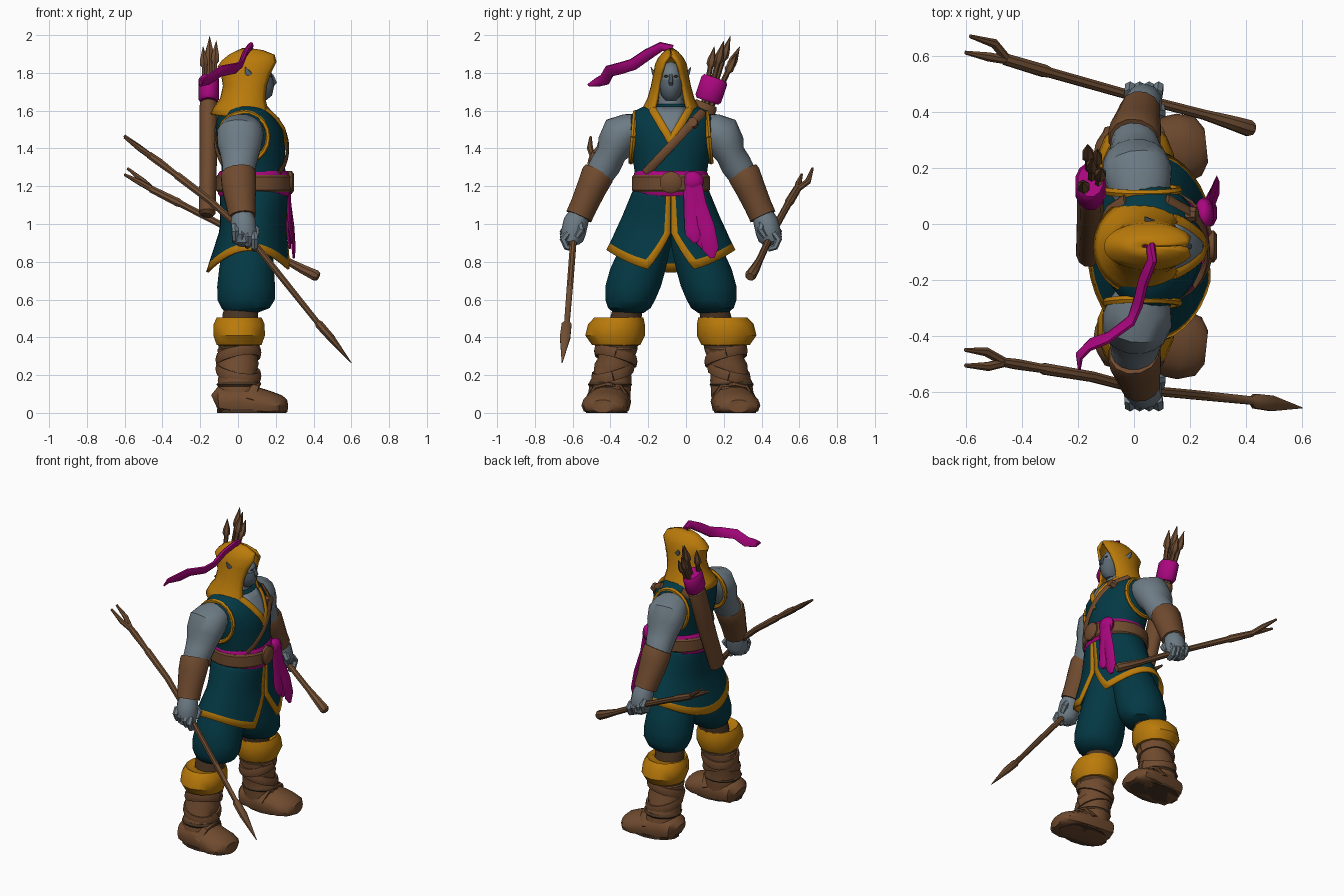
import bpy, bmesh, math
from mathutils import Vector

C = -0.08  # y of the body's mirror plane


def mat(name, r, g, b):
    m = bpy.data.materials.new(name)
    m.diffuse_color = (r, g, b, 1)
    return m


TEAL = mat("teal cloth", 0.001, 0.04, 0.058)
OCHRE = mat("ochre cloth", 0.49, 0.195, 0.003)
SKIN = mat("grey skin", 0.155, 0.2, 0.235)
MASK = mat("slate mask", 0.1, 0.135, 0.165)
LEATHER = mat("brown leather", 0.16, 0.069, 0.028)
DARK = mat("dark leather", 0.065, 0.034, 0.016)
WOOD = mat("brown wood", 0.16, 0.075, 0.033)
PINK = mat("magenta cloth", 0.4, 0.002, 0.21)


def finish(name, bm, mats, thick=0, angle=38):
    bmesh.ops.remove_doubles(bm, verts=bm.verts, dist=1e-5)
    bmesh.ops.recalc_face_normals(bm, faces=bm.faces)
    me = bpy.data.meshes.new(name)
    bm.to_mesh(me)
    bm.free()
    for m in mats:
        me.materials.append(m)
    for p in me.polygons:
        p.use_smooth = True
    me.set_sharp_from_angle(angle=math.radians(angle))
    ob = bpy.data.objects.new(name, me)
    bpy.context.collection.objects.link(ob)
    if thick:
        mod = ob.modifiers.new("thickness", 'SOLIDIFY')
        mod.thickness, mod.offset = thick, 0
    return ob


def tube(name, pts, m, seg=12, ref=(1, 0, 0), level=False, floor=False):
    """Skin elliptical rings (x, y, z, ra, rb) along a path; level keeps rings horizontal."""
    bm, rings = bmesh.new(), []
    P = [Vector(p[:3]) for p in pts]
    for i, p in enumerate(pts):
        t = (P[min(i + 1, len(P) - 1)] - P[max(i - 1, 0)]).normalized()
        if level:
            t = Vector((0, 0, 1))
        u = Vector(ref)
        u = (u - t * u.dot(t)).normalized()
        v = t.cross(u)
        ring = []
        for k in range(seg):
            a = math.tau * (k + 0.5) / seg
            q = P[i] + u * p[3] * math.cos(a) + v * p[4] * math.sin(a)
            if floor:
                q.z = max(q.z, 0)
            ring.append(bm.verts.new(q))
        rings.append(ring)
    for a, b in zip(rings, rings[1:]):
        for k in range(seg):
            bm.faces.new((a[k], a[(k + 1) % seg], b[(k + 1) % seg], b[k]))
    bm.faces.new(rings[0])
    bm.faces.new(rings[-1])
    return finish(name, bm, [m])


def sheet(name, rows, cols, fn, mats, rule=lambda i, j: 0, thick=0.0):
    """Grid of quads from fn(row, column)."""
    bm = bmesh.new()
    g = [[bm.verts.new(fn(i, j)) for j in range(cols)] for i in range(rows)]
    for i in range(rows - 1):
        for j in range(cols - 1):
            f = bm.faces.new((g[i][j], g[i][j + 1], g[i + 1][j + 1], g[i + 1][j]))
            f.material_index = rule(i, j)
    return finish(name, bm, mats, thick)


def ball(name, loc, r, m, seg=12):
    bm = bmesh.new()
    bmesh.ops.create_uvsphere(bm, u_segments=seg, v_segments=8, radius=1)
    for v in bm.verts:
        v.co = Vector((v.co.x * r[0], v.co.y * r[1], v.co.z * r[2])) + Vector(loc)
    return finish(name, bm, [m])


def interp(tab, k):
    for a, b in zip(tab, tab[1:]):
        if k <= b[0]:
            f = max(0, (k - a[0]) / (b[0] - a[0]))
            return [p + (q - p) * f for p, q in zip(a, b)][1:]
    return list(tab[-1][1:])


# torso: z, centre x, half depth, half width
TORSO = [(1.1, .085, .165, .19), (1.22, .085, .17, .185), (1.32, .08, .17, .2), (1.41, .07, .18, .22),
         (1.5, .06, .178, .23), (1.56, .045, .158, .225), (1.6, .04, .13, .19), (1.635, .035, .1, .12)]
tube("tunic_body", [(c, C, z, rx, ry) for z, c, rx, ry in TORSO], TEAL, 24, level=True)


def on_body(y, z, side=1, lift=0.006):
    c, rx, ry = interp(TORSO, z)
    return c + side * (rx * math.sqrt(max(0, 1 - (y / ry) ** 2)) + lift)


def band(name, a, b, w, m, side=1, lift=0.004, n=8):
    """Flat strip laid on the torso between two (y, z) points."""
    pts = []
    for i in range(n + 1):
        y, z = (a[k] + (b[k] - a[k]) * i / n for k in (0, 1))
        pts.append((on_body(y, z, side, lift), y + C, z, .009, w))
    tube(name, pts, m, 6)


# neckline, placket and straps
sheet("bare_chest", 6, 5, lambda i, j: Vector((on_body((j - 2) * .009 * i, 1.47 + .03 * i),
      C + (j - 2) * .009 * i, 1.47 + .03 * i)), [SKIN], thick=.004)
for s in (-1, 1):
    band("neck_trim", (s * .1, 1.61), (0, 1.44), .02, OCHRE, lift=.008)
band("placket_trim", (0, 1.46), (0, 1.39), .014, OCHRE)
band("chest_strap", (.17, 1.595), (-.135, 1.27), .023, LEATHER, lift=.014)
band("back_strap", (.17, 1.595), (-.135, 1.27), .023, LEATHER, side=-1, lift=.008)
bx = on_body(.115, 1.535)
tube("strap_buckle", [(bx - .01, C + .115, 1.53, .032, .032), (bx + .024, C + .115, 1.54, .026, .026)],
     LEATHER, 8, (0, 1, 0))

# skirt with raised sides, front split and ochre edges
SKIRT = [(0, .085, .175, .185), (.5, .08, .168, .255), (1, .06, .222, .335)]
ROWS = [0, .15, .3, .45, .55, .65, .75, .83, .895, 1]
NC = 33


def skirt(i, j):
    t = ROWS[i]
    c, rx, ry = interp(SKIRT, t)
    a0 = .005 + .37 * max(0, (t - .55) / .45)
    d = (.02 + .025 * t) / ry
    a = (a0, a0 + d)[j] if j < 2 else math.tau - (a0, a0 + d)[NC - 1 - j] if j > NC - 3 else \
        a0 + d + (math.tau - 2 * a0 - 2 * d) * (j - 1) / (NC - 3)
    hem = .86 - .115 * math.cos(a) ** 2
    return Vector((c + rx * math.cos(a), C + ry * math.sin(a), 1.2 + (hem - 1.2) * t))


sheet("tunic_skirt", len(ROWS), NC, skirt, [TEAL, OCHRE],
      lambda i, j: int(i == len(ROWS) - 2 or j in (0, NC - 2)), .014)

# belt, buckle, sash
tube("sash_wrap", [(.083, C, 1.145, .18, .19), (.083, C, 1.16, .19, .198), (.083, C, 1.265, .19, .198),
     (.083, C, 1.28, .18, .19)], PINK, 24, level=True)
tube("belt", [(.083, C, 1.17, .193, .2), (.083, C, 1.18, .202, .208), (.083, C, 1.25, .202, .208),
     (.083, C, 1.26, .193, .2)], LEATHER, 24, level=True)
tube("belt_buckle", [(.25, C, 1.22, .06, .06), (.285, C, 1.22, .06, .06), (.296, C, 1.22, .045, .045)],
     LEATHER, 10, (0, 1, 0))
ball("sash_knot", (.25, .035, 1.225), (.036, .06, .055), PINK)
for y, z, x in ((.04, .92, .285), (.085, .89, .274), (.13, .84, .295)):
    tube("sash_tail", [(.265, .03, 1.25, .012, .045), (.27, .015 + y * .4, 1.1, .014, .042),
         (x - .008, y * .85, .98, .013, .042), (x, y, z + .03, .012, .044), (x, y + .01, z - .02, .006, .012)], PINK, 6)

# hood: z, centre x, half depth, half width, opening half-angle, forward tilt
HOOD = [(1.56, .03, .17, .172, 36, -.02), (1.6, .033, .155, .148, 37, -.015), (1.66, .04, .128, .118, 38, 0),
        (1.73, .05, .122, .098, 38, 0), (1.8, .055, .138, .084, 34, 0), (1.845, .055, .155, .077, 22, .012),
        (1.875, .055, .135, .06, 3, .015), (1.903, .045, .085, .036, 1, .01), (1.925, .04, .012, .008, 0, 0)]


def hood(i, j):
    z, c, rx, ry, o, tilt = HOOD[i]
    a = math.radians(o + (360 - 2 * o) * j / 22)
    return Vector((c + rx * math.cos(a), C + ry * math.sin(a), z + tilt * math.cos(a)))


sheet("hood", len(HOOD), 23, hood, [OCHRE], thick=.016)
tube("neck", [(.05, C, 1.5, .09, .09), (.06, C, 1.6, .078, .075), (.07, C, 1.72, .065, .06)], SKIN, 12)
ball("head", (.09, C, 1.76), (.096, .068, .1), SKIN, 16)
tube("face_mask", [(.12, C, 1.655, .03, .03), (.118, C, 1.68, .064, .05), (.115, C, 1.73, .078, .064),
     (.11, C, 1.765, .078, .066)], MASK, 14, level=True)
tube("nose", [(.178, C, 1.79, .009, .009), (.197, C, 1.75, .011, .012), (.18, C, 1.73, .01, .01)], MASK, 6)
for s in (-1, 1):
    ball("eye", (.177, C + s * .026, 1.782), (.005, .012, .006), DARK, 8)
    tube("ear", [(.06, C + s * .06, 1.77, .028, .02), (.055, C + s * .088, 1.795, .02, .012),
         (.04, C + s * .106, 1.83, .002, .002)], SKIN, 8)

# ribbon on the hood tip
tube("hood_ribbon", [(.035, -.08, 1.89, .02, .02), (.06, -.085, 1.93, .026, .018), (.065, -.13, 1.94, .026, .016),
     (.035, -.2, 1.9, .032, .016), (.015, -.28, 1.845, .034, .015), (-.01, -.345, 1.825, .034, .013),
     (-.09, -.405, 1.81, .034, .013), (-.155, -.43, 1.765, .034, .013), (-.195, -.47, 1.75, .026, .012),
     (-.195, -.52, 1.735, .006, .005)], PINK, 8, (.45, -.25, 1))

for s in (-1, 1):
    def limb(name, pts, m, seg=14, ref=(1, 0, 0), **kw):
        return tube(name, [(p[0], C + s * p[1], *p[2:]) for p in pts], m, seg, ref, **kw)

    # arms
    limb("arm", [(.025, .15, 1.54, .08, .05), (.02, .21, 1.505, .112, .088), (.012, .262, 1.475, .125, .112),
         (.008, .295, 1.415, .118, .1), (.008, .315, 1.37, .105, .08), (.006, .345, 1.315, .092, .084),
         (0, .385, 1.25, .08, .075)], SKIN, 16)
    limb("armhole_trim", [(.03 + .13 * math.cos(k * math.tau / 20), .2 - .012 * math.sin(k * math.tau / 20),
         1.46 + .132 * math.sin(k * math.tau / 20), .015, .013) for k in range(21)], OCHRE, 6, (0, 1, 0))
    limb("bracer", [(0, .38, 1.275, .09, .085), (.002, .388, 1.26, .096, .09), (.006, .42, 1.19, .093, .082),
         (.015, .46, 1.1, .08, .075), (.022, .487, 1.04, .074, .074)], LEATHER, 12)
    limb("hand", [(.022, .48, 1.06, .055, .055), (.028, .503, 1.01, .068, .066), (.032, .517, .95, .07, .066),
         (.035, .52, .905, .06, .055), (.035, .515, .885, .035, .03)], SKIN, 10)
    for k in range(4):
        x, z = -.018 + .034 * k, .965 - .014 * k
        limb("finger", [(x, .545, z + .03, .019, .018), (x + .004, .57, z - .005, .02, .019),
             (x + .004, .552, z - .045, .018, .017), (x, .515, z - .055, .016, .015)], SKIN, 6)
    limb("thumb", [(.07, .48, 1.0, .02, .02), (.095, .475, .965, .022, .02), (.095, .5, .93, .015, .014)], SKIN, 6)

    # legs
    limb("trouser_leg", [(.055, .09, 1.02, .12, .1), (.05, .135, .88, .135, .135), (.045, .175, .76, .148, .15),
         (.043, .2, .67, .156, .15), (.043, .215, .6, .155, .135), (.04, .22, .555, .13, .115),
         (.02, .222, .53, .085, .08)], TEAL, 16, level=True)
    limb("knee_wrap", [(.02, .222, .58, .085, .08), (.012, .235, .52, .098, .085), (.01, .25, .45, .095, .09)],
         DARK, 12, level=True)
    limb("boot_cuff", [(.008, .26, .485, .1, .11), (.006, .275, .505, .122, .13), (.006, .288, .47, .138, .15),
         (.006, .295, .41, .14, .158), (.006, .29, .36, .122, .128), (.005, .28, .355, .1, .1)], OCHRE, 14, level=True)
    limb("boot_top", [(.005, .272, .4, .11, .1), (.005, .277, .335, .112, .1)], DARK, 14, level=True)
    limb("boot_shaft", [(.005, .276, .345, .11, .096), (.005, .28, .335, .117, .103), (0, .29, .29, .105, .096),
         (0, .298, .26, .113, .106), (-.005, .31, .2, .1, .1), (0, .318, .17, .11, .11),
         (.005, .325, .11, .113, .112), (.005, .33, .04, .12, .115)], LEATHER, 14, level=True)
    for z, tilt in ((.3, .035), (.215, -.035)):
        limb("boot_wrap", [(.002 + .11 * math.cos(k * math.tau / 18), .29 + (.31 - z) * .18
             + .104 * math.sin(k * math.tau / 18), z + tilt * math.sin(k * math.tau / 18 + .6), .03, .012)
             for k in range(19)], LEATHER, 6, (0, 0, 1))
    limb("ankle_wrap", [(.002, .322, .165, .108, .108), (.002, .322, .15, .119, .117),
         (.002, .322, .135, .108, .108)], DARK, 14, level=True)
    limb("boot_foot", [(-.122, .325, .05, .05, .06), (-.1, .325, .06, .08, .1), (0, .33, .06, .11, .12),
         (.09, .338, .05, .09, .12), (.17, .35, .04, .075, .125), (.23, .357, .035, .058, .105),
         (.258, .36, .035, .035, .06)], LEATHER, 14, (0, 0, 1), floor=True)
    limb("boot_sole", [(.06, .34, 0, .175, .11), (.06, .34, .02, .175, .112)], DARK, 14, level=True)
    limb("instep_strap", [(.06, .225, .08, .03, .012), (.085, .27, .145, .03, .012), (.095, .335, .155, .03, .012),
         (.085, .4, .14, .03, .012), (.06, .445, .07, .03, .012)], LEATHER, 6)

# quiver and arrows
tube("quiver", [(-.165, -.105, 1.045, .03, .04), (-.163, -.1, 1.06, .045, .058), (-.157, .02, 1.38, .048, .062),
     (-.155, .1, 1.62, .05, .066), (-.155, .108, 1.64, .046, .06)], LEATHER, 12)
tube("quiver_band", [(-.155, .113, 1.65, .046, .062), (-.155, .118, 1.665, .056, .074), (-.155, .15, 1.76, .056, .074),
     (-.155, .155, 1.775, .046, .062)], PINK, 12)
for x, y, z in ((-.185, .15, 1.94), (-.15, .235, 1.995), (-.115, .2, 1.97), (-.165, .285, 1.94), (-.13, .268, 1.9)):
    a, b = Vector((-.155 + (x + .155) * .4, .1 + (y - .2) * .3, 1.6)), Vector((x, y, z))
    tube("arrow", [(*a.lerp(b, f), r, r) for f, r in ((0, .014), (.68, .014), (.72, .024), (.8, .022), (1, .001))],
         WOOD, 6)

# spear in one hand, forked staff in the other
tube("spear", [(-.47, -.492, 1.365, .017, .02), (-.42, -.5, 1.33, .02, .022), (-.33, -.515, 1.262, .017, .017),
     (-.32, -.517, 1.255, .022, .022), (-.15, -.545, 1.125, .02, .02), (.03, -.592, .965, .018, .018),
     (.2, -.608, .755, .018, .018), (.42, -.63, .48, .016, .016), (.43, -.632, .468, .028, .024),
     (.49, -.64, .4, .03, .022), (.6, -.656, .265, .002, .002)], WOOD, 8, (0, 1, 0))
tube("forked_staff", [(.425, .338, .72, .022, .022), (.41, .342, .728, .031, .031), (.34, .364, .762, .026, .026),
     (.25, .39, .81, .019, .019), (.03, .447, .935, .018, .018), (-.3, .54, 1.105, .019, .019),
     (-.32, .546, 1.115, .024, .024), (-.46, .588, 1.185, .022, .02)], WOOD, 8, (0, 1, 0))
for x, y, z, mid, tip in ((-.46, -.494, 1.357, (-.53, -.455, 1.41), (-.602, -.449, 1.468)),
                          (-.46, -.494, 1.357, (-.52, -.508, 1.4), (-.602, -.505, 1.46)),
                          (-.45, .585, 1.18, (-.5, .645, 1.225), (-.585, .67, 1.295)),
                          (-.45, .585, 1.18, (-.52, .597, 1.22), (-.602, .612, 1.262))):
    tube("fork_prong", [(x, y, z, .016, .016), (*mid, .017, .016), (*tip, .007, .007)], WOOD, 7, (0, 1, 0))
